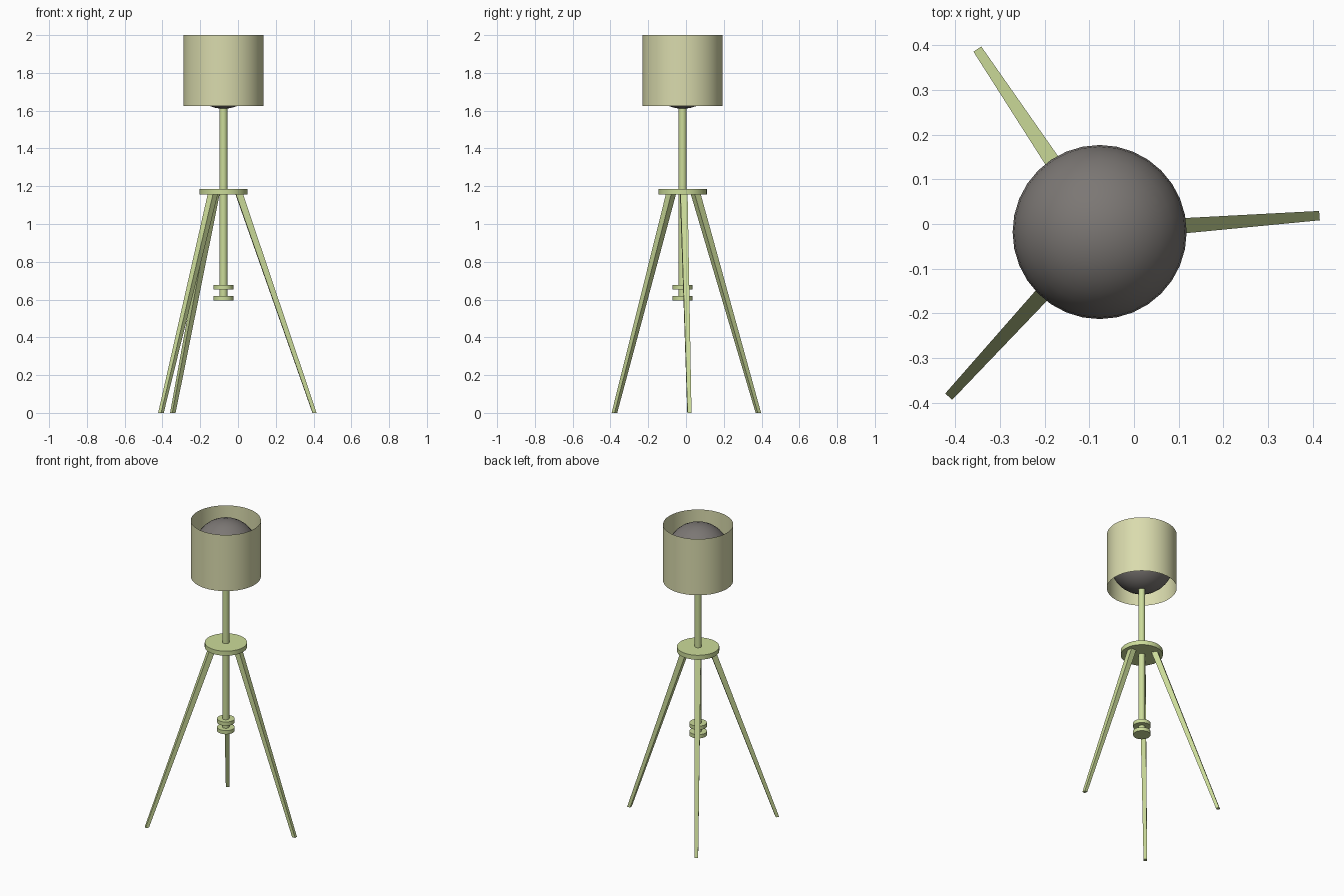
import bpy, bmesh, math
from mathutils import Vector

if "Cube" in bpy.data.objects:
    bpy.data.objects.remove(bpy.data.objects["Cube"])

CX, CY = -0.077, -0.018  # central axis of the lamp


def material(name, rgb):
    m = bpy.data.materials.new(name)
    m.diffuse_color = (*rgb, 1)
    m.use_nodes = True
    m.node_tree.nodes["Principled BSDF"].inputs["Base Color"].default_value = m.diffuse_color
    return m


frame_mat = material("frame_green", (0.60, 0.71, 0.32))
shade_mat = material("shade_cream", (0.70, 0.71, 0.42))
globe_mat = material("globe_grey", (0.20, 0.185, 0.175))


def finish(name, mat):
    ob = bpy.context.object
    ob.name = name
    ob.data.materials.append(mat)
    bpy.ops.object.shade_smooth_by_angle(angle=math.radians(35))
    return ob


def cylinder(name, radius, z0, z1, mat, fill='NGON', sides=48):
    bpy.ops.mesh.primitive_cylinder_add(
        vertices=sides, radius=radius, depth=z1 - z0, end_fill_type=fill,
        location=(CX, CY, (z0 + z1) / 2))
    return finish(name, mat)


def leg(name, foot):
    # tapered square bar from the plate out to the floor
    foot = Vector((*foot, 0))
    out = (foot - Vector((CX, CY, 0))).normalized()
    side = Vector((-out.y, out.x, 0))
    top = Vector((CX, CY, 1.16)) + out * 0.083
    bm = bmesh.new()
    rings = []
    for centre, h in ((foot, 0.0105), (top, 0.019)):
        rings.append([bm.verts.new(centre + out * h * a + side * h * b)
                      for a, b in ((-1, -1), (1, -1), (1, 1), (-1, 1))])
    low, high = rings
    bm.faces.new(low[::-1])
    bm.faces.new(high)
    for i in range(4):
        j = (i + 1) % 4
        bm.faces.new((low[i], low[j], high[j], high[i]))
    me = bpy.data.meshes.new(name)
    bm.to_mesh(me)
    bm.free()
    ob = bpy.data.objects.new(name, me)
    me.materials.append(frame_mat)
    bpy.context.collection.objects.link(ob)


# thin open drum shade and the globe inside it
cylinder("lamp_shade", 0.212, 1.625, 2.0, shade_mat, fill='NOTHING', sides=64)
bpy.ops.mesh.primitive_uv_sphere_add(segments=32, ring_count=16, radius=0.195,
                                     location=(CX, CY, 1.805))
finish("globe", globe_mat)

# centre pole, tripod plate and the two lower discs
cylinder("pole", 0.021, 0.60, 1.64, frame_mat, sides=32)
cylinder("tripod_plate", 0.128, 1.155, 1.185, frame_mat)
for n, z in (("lower_disc", 0.595), ("upper_disc", 0.652)):
    cylinder(n, 0.053, z, z + 0.025, frame_mat)

# three splayed legs
for n, foot in (("right_leg", (0.405, 0.018)),
                ("back_leg", (-0.345, 0.383)),
                ("front_leg", (-0.408, -0.379))):
    leg(n, foot)
